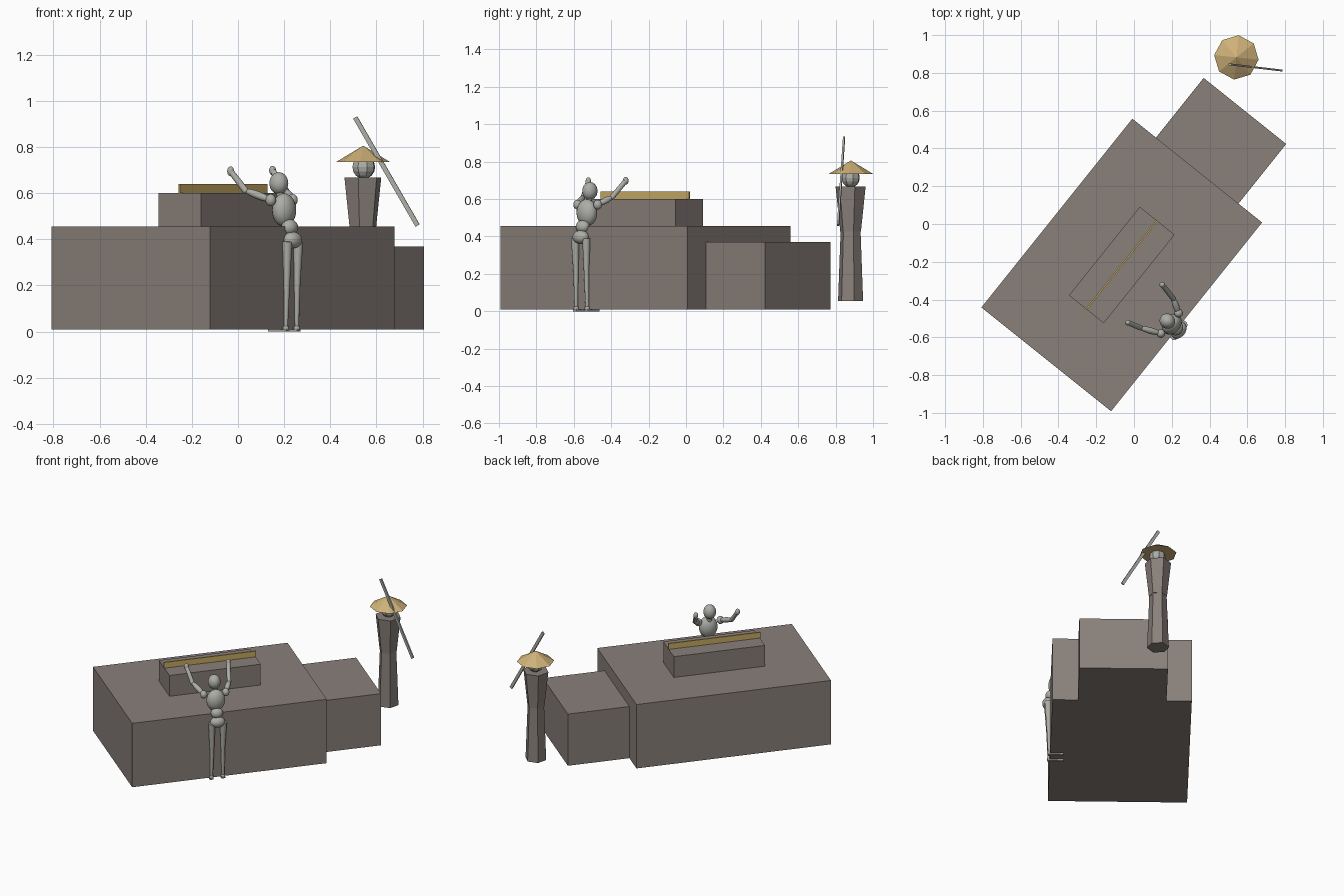
import bpy, math
from mathutils import Vector, Matrix

cube = bpy.data.objects.get("Cube")
if cube:
    bpy.data.objects.remove(cube, do_unlink=True)


def material(name, rgb):
    m = bpy.data.materials.new(name)
    m.use_nodes = True
    m.diffuse_color = (*rgb, 1)
    bsdf = m.node_tree.nodes["Principled BSDF"]
    bsdf.inputs["Base Color"].default_value = (*rgb, 1)
    bsdf.inputs["Roughness"].default_value = 0.8
    return m


STONE = material("warm grey stone", (0.25, 0.215, 0.195))
GREY = material("light grey", (0.42, 0.42, 0.39))
STRAW = material("straw", (0.62, 0.44, 0.19))
GOLD = material("gold", (0.60, 0.42, 0.13))

# The plinth's own axes: U along its length, V across it
CENTRE = Vector((-0.065, -0.217, 0))
ANGLE = math.atan2(1.0, 0.8)
U = Vector((math.cos(ANGLE), math.sin(ANGLE), 0))
V = Vector((U.y, -U.x, 0))


def finish(name, mat, smooth=False):
    ob = bpy.context.object
    ob.name = name
    ob.data.name = name
    ob.data.materials.append(mat)
    if smooth:
        bpy.ops.object.shade_smooth_by_angle(angle=math.radians(40))
    return ob


def block(name, centre, length, width, z0, z1, mat):
    """Box turned along the plinth's length."""
    bpy.ops.mesh.primitive_cube_add(size=1, location=(centre.x, centre.y, (z0 + z1) / 2),
                                    rotation=(0, 0, ANGLE))
    bpy.context.object.scale = (length, width, z1 - z0)
    return finish(name, mat)


def ball(name, centre, radii, mat=GREY, turn=ANGLE):
    bpy.ops.mesh.primitive_uv_sphere_add(segments=24, ring_count=14, radius=1,
                                         location=centre, rotation=(0, 0, turn))
    bpy.context.object.scale = radii
    return finish(name, mat, True)


def aim(a, b):
    """Transform that puts local z along the line from a to b."""
    d = b - a
    return Matrix.Translation((a + b) / 2) @ d.to_track_quat('Z', 'Y').to_matrix().to_4x4()


def limb(name, a, b, r1, r2):
    """Tapered round limb from a to b."""
    bpy.ops.mesh.primitive_cone_add(vertices=16, radius1=r1, radius2=r2, depth=(b - a).length)
    bpy.context.object.matrix_world = aim(a, b)
    return finish(name, GREY, True)


def muscle(name, a, b, r):
    """Long ellipsoid from a to b."""
    bpy.ops.mesh.primitive_uv_sphere_add(segments=16, ring_count=12, radius=1)
    bpy.context.object.matrix_world = aim(a, b) @ Matrix.Diagonal((r, r, (b - a).length / 2 + 0.008, 1))
    return finish(name, GREY, True)


def frustum(name, x, y, z0, z1, r0, r1, sides, turn, mat):
    bpy.ops.mesh.primitive_cone_add(vertices=sides, radius1=r0, radius2=r1, depth=z1 - z0,
                                    location=(x, y, (z0 + z1) / 2))
    ob = bpy.context.object
    # first vertex of the primitive lies on +y
    ob.rotation_euler.z = math.radians(turn - 90)
    return finish(name, mat)


# Stepped plinth
block("main_block", CENTRE, 1.28, 0.88, 0.01, 0.455, STONE)
block("end_block", CENTRE + U * 0.842, 0.405, 0.56, 0.01, 0.37, STONE)
block("upper_block", CENTRE, 0.60, 0.236, 0.455, 0.60, STONE)
block("ridge_plate", CENTRE, 0.605, 0.009, 0.60, 0.64, GOLD)

# Robed figure with straw hat
RX, RY = 0.541, 0.880
frustum("robe_skirt", RX, RY, 0.055, 0.427, 0.069, 0.055, 6, 16, STONE)
frustum("robe_top", RX, RY, 0.427, 0.668, 0.057, 0.083, 6, 16, STONE)
bpy.ops.mesh.primitive_uv_sphere_add(segments=8, ring_count=8, radius=0.051,
                                     location=(RX + 0.004, RY, 0.713),
                                     rotation=(0, 0, math.radians(16)))
finish("robed_head", GREY)
frustum("straw_hat", RX + 0.001, RY + 0.002, 0.735, 0.806, 0.118, 0.0, 8, -6, STRAW)

# Slanting staff
top, bottom = Vector((0.508, 0.845, 0.928)), Vector((0.778, 0.813, 0.46))
bpy.ops.mesh.primitive_cube_add(size=1)
bpy.context.object.matrix_world = aim(bottom, top) @ Matrix.Diagonal(
    (0.010, 0.020, (top - bottom).length, 1))
finish("staff", GREY)

# Climbing figure: trunk
ball("climber_head", (0.177, -0.514, 0.643), (0.040, 0.042, 0.048))
limb("climber_neck", Vector((0.187, -0.521, 0.57)), Vector((0.180, -0.516, 0.62)), 0.018, 0.016)
ball("climber_chest", (0.200, -0.530, 0.527), (0.060, 0.047, 0.072))
ball("climber_belly", (0.224, -0.552, 0.452), (0.040, 0.034, 0.035))
ball("climber_hips", (0.237, -0.563, 0.397), (0.048, 0.036, 0.036))

# Climbing figure: arms as shoulder, elbow, hand
ARMS = {
    "left": ((0.142, -0.580, 0.570), (0.032, -0.549, 0.612), (-0.032, -0.522, 0.695)),
    "right": ((0.236, -0.472, 0.570), (0.208, -0.395, 0.610), (0.150, -0.322, 0.698)),
}
for side, points in ARMS.items():
    shoulder, elbow, hand = map(Vector, points)
    ball(side + "_shoulder", shoulder, (0.023, 0.023, 0.026))
    muscle(side + "_upper_arm", shoulder, elbow, 0.017)
    ball(side + "_elbow", elbow, (0.014,) * 3)
    limb(side + "_forearm", elbow, hand, 0.014, 0.013)
    ball(side + "_hand", hand, (0.015, 0.015, 0.021))

# Climbing figure: legs and flat feet pointing under the plinth
hips = Vector((0.237, -0.563, 0))
for side, s in (("left", -1), ("right", 1)):
    hip = hips + U * (s * 0.038) + Vector((0, 0, 0.39))
    knee = hips + U * (s * 0.036) - V * 0.004 + Vector((0, 0, 0.21))
    ankle = hips + U * (s * 0.038) - V * 0.008 + Vector((0, 0, 0.015))
    limb(side + "_thigh", hip, knee, 0.022, 0.014)
    limb(side + "_shin", knee, ankle, 0.014, 0.009)
    ball(side + "_knee", knee, (0.014,) * 3)
    ball(side + "_ankle", ankle, (0.014,) * 3)
    block(side + "_foot", ankle - V * 0.040, 0.024, 0.10, 0.0, 0.010, GREY)
